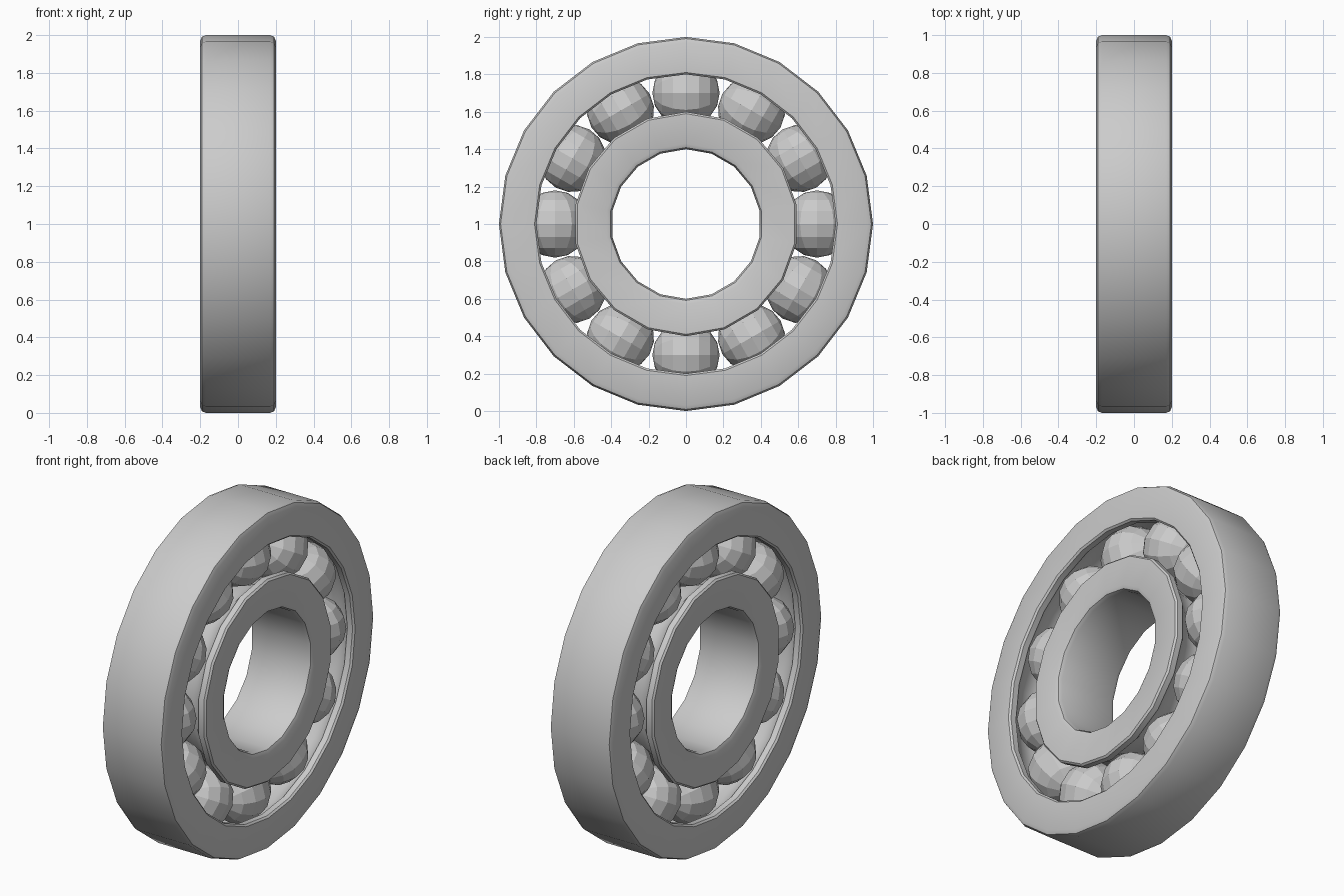
import bpy
import bmesh
from math import sin, cos, acos, pi, radians
from mathutils import Matrix, Vector

if "Cube" in bpy.data.objects:
    bpy.data.objects.remove(bpy.data.objects["Cube"])

HALF_WIDTH = 0.2
PITCH = 0.7          # radius of the circle of ball centres
BALL = 0.18
GROOVE = 0.185
BALL_COUNT = 12

steel = bpy.data.materials.new("steel grey")
steel.use_nodes = True
steel.diffuse_color = (0.6, 0.6, 0.6, 1)
steel.node_tree.nodes["Principled BSDF"].inputs["Base Color"].default_value = (0.6, 0.6, 0.6, 1)


def finish(bm, name):
    mesh = bpy.data.meshes.new(name)
    bm.to_mesh(mesh)
    bm.free()
    mesh.materials.append(steel)
    obj = bpy.data.objects.new(name, mesh)
    bpy.context.collection.objects.link(obj)
    return obj


def race(name, far, near, segments):
    """Ring with rounded far corners and a ball groove in the near side."""
    side = 1 if far > PITCH else -1
    bevel, lip = 0.03, 0.01
    # Right half of the section, from the far side round to the groove
    half = []
    for i in range(3):
        a = i * pi / 4
        half.append((HALF_WIDTH - bevel + bevel * sin(a),
                     far - side * bevel * (1 - cos(a))))
    half += [(HALF_WIDTH, near + side * lip), (HALF_WIDTH - lip, near)]
    reach = acos(abs(near - PITCH) / GROOVE)
    for i in range(3):
        a = reach * (1 - i / 3)
        half.append((GROOVE * sin(a), PITCH + side * GROOVE * cos(a)))
    # Mirror the half across the groove bottom
    section = half + [(0, PITCH + side * GROOVE)] + [(-x, r) for x, r in reversed(half)]

    bm = bmesh.new()
    verts = [bm.verts.new((x, 0, r)) for x, r in section]
    edges = [bm.edges.new((v, verts[i - 1])) for i, v in enumerate(verts)]
    bmesh.ops.spin(bm, geom=verts + edges, cent=(0, 0, 0), axis=(1, 0, 0),
                   angle=2 * pi, steps=segments)
    bmesh.ops.remove_doubles(bm, verts=bm.verts, dist=0.0005)
    bmesh.ops.recalc_face_normals(bm, faces=bm.faces)
    bmesh.ops.translate(bm, verts=bm.verts, vec=Vector((0, 0, 1)))
    obj = finish(bm, name)
    bpy.ops.object.select_all(action='DESELECT')
    obj.select_set(True)
    bpy.context.view_layer.objects.active = obj
    bpy.ops.object.shade_smooth_by_angle(angle=radians(35))


# Rings
race("outer_ring", 1.0, 0.8, 24)
race("inner_ring", 0.4, 0.6, 18)

# Faceted balls, each turned with its place in the ring
for i in range(BALL_COUNT):
    place = (Matrix.Translation((0, 0, 1))
             @ Matrix.Rotation(2 * pi * i / BALL_COUNT, 4, 'X')
             @ Matrix.Translation((0, 0, PITCH))
             @ Matrix.Rotation(pi / 2, 4, 'X'))
    bm = bmesh.new()
    bmesh.ops.create_uvsphere(bm, u_segments=12, v_segments=8, radius=BALL, matrix=place)
    finish(bm, f"ball_{i + 1}")
